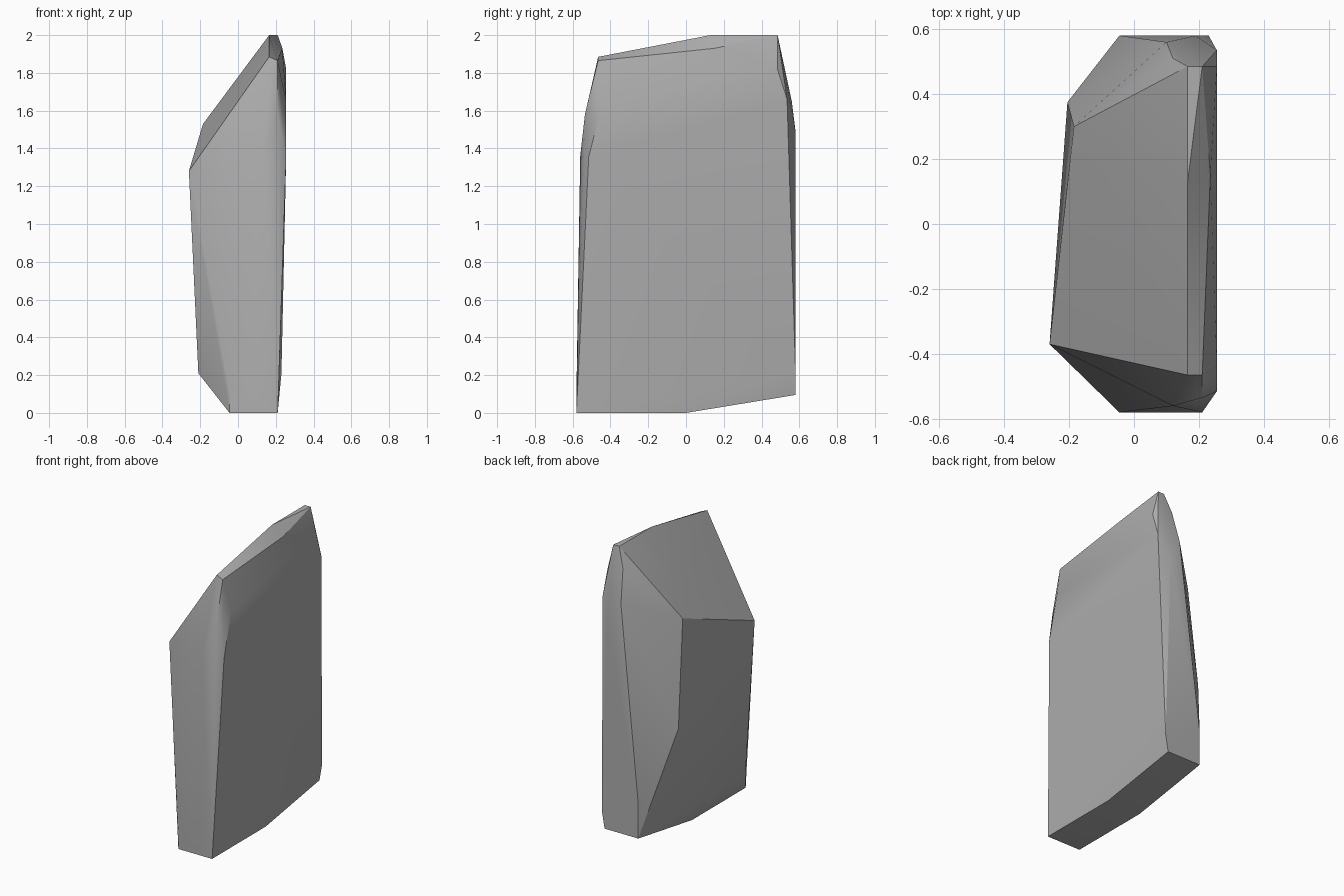
import bpy, bmesh, math

cube = bpy.data.objects.get("Cube")
if cube:
    bpy.data.objects.remove(cube)

stone = bpy.data.materials.new("stone grey")
stone.use_nodes = True
colour = (0.42, 0.42, 0.42, 1)
stone.diffuse_color = colour
stone.node_tree.nodes["Principled BSDF"].inputs["Base Color"].default_value = colour

# Corners of the chipped slab
ridge = [(.165, -.465, 1.885), (.21, -.465, 1.865), (.165, .13, 2),
         (.235, .15, 1.93), (.165, .485, 2), (.21, .485, 2)]
broad_side = [(.255, -.44, 1.65), (.255, -.515, 1.355),
              (.255, .484, 1.82), (.255, .535, 1.66)]
front_end = [(.21, -.535, 1.58), (.12, -.56, 1.36), (-.045, -.58, .12)]
back_end = [(.12, .51, 1.87), (.1, .56, 1.65), (.19, .58, 1.49),
            (.23, .58, .21), (-.045, .58, .33)]
sloped_side = [(-.185, .3, 1.53), (-.26, -.37, 1.28),
               (-.205, .375, .81), (-.21, -.34, .21)]
# Underside, rising towards the back
base = [(x, y, z) for x in (-.045, .21)
        for y, z in ((-.58, 0), (0, 0), (.58, .095))]

# Skin the corners into a faceted solid
bm = bmesh.new()
for corner in ridge + broad_side + front_end + back_end + sloped_side + base:
    bm.verts.new(corner)
hull = bmesh.ops.convex_hull(bm, input=bm.verts)
loose = [v for v in bm.verts if not v.link_faces]
bmesh.ops.delete(bm, geom=loose, context='VERTS')
bmesh.ops.recalc_face_normals(bm, faces=bm.faces)
mesh = bpy.data.meshes.new("rock_slab")
bm.to_mesh(mesh)
bm.free()
mesh.materials.append(stone)

rock = bpy.data.objects.new("rock_slab", mesh)
bpy.context.collection.objects.link(rock)
bpy.ops.object.select_all(action='DESELECT')
rock.select_set(True)
bpy.context.view_layer.objects.active = rock
bpy.ops.object.shade_smooth_by_angle(angle=math.radians(30))
